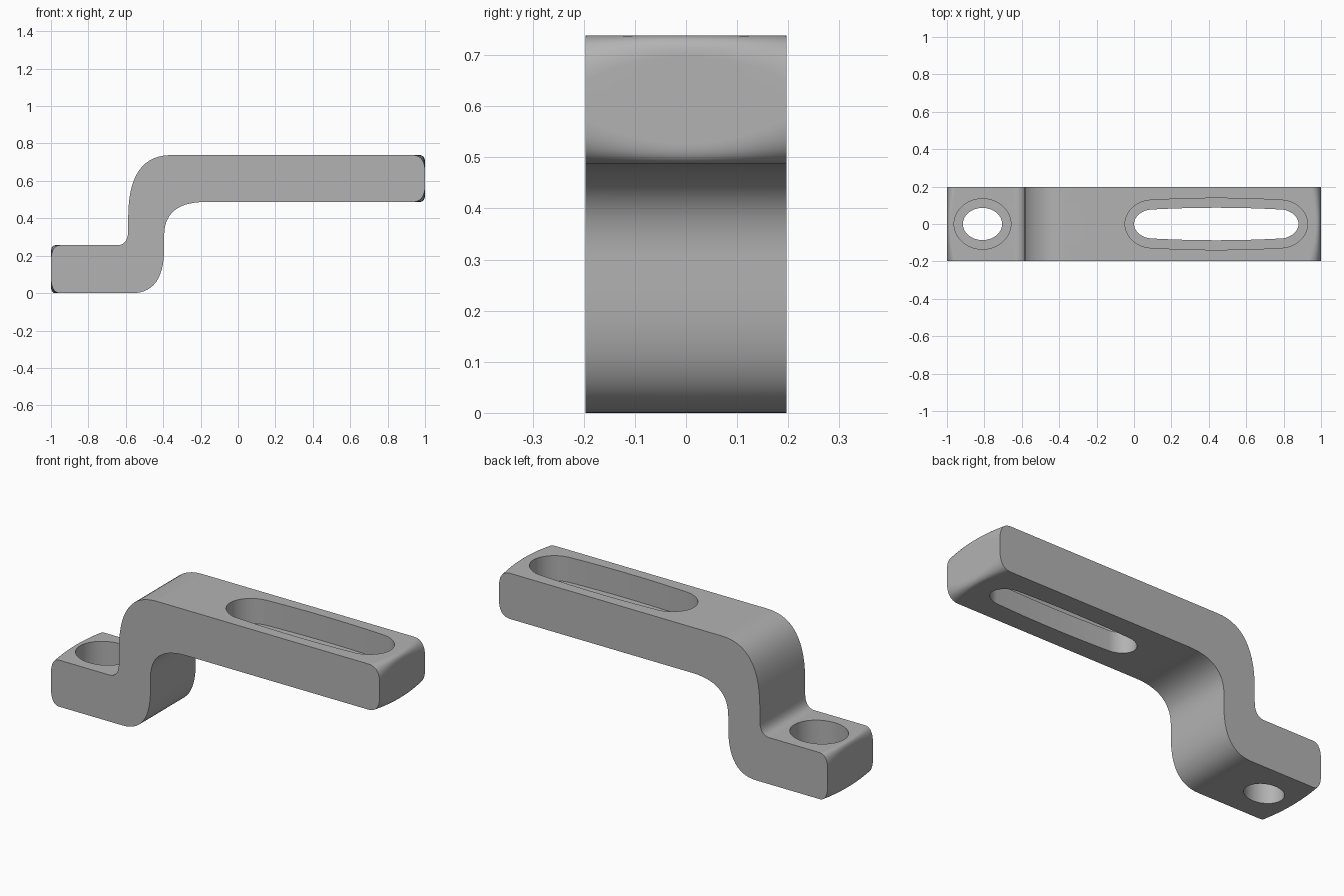
import bpy
import bmesh
import math
from mathutils import Vector

if "Cube" in bpy.data.objects:
    bpy.data.objects.remove(bpy.data.objects["Cube"], do_unlink=True)

HALF_WIDTH = 0.197
SECTIONS = 12
ARC_STEPS = 14

# Corners of the stepped profile: x, z, trim along x, trim along z, is an end corner
CORNERS = [
    (-1, 0, 0.05, 0.09, True),
    (-0.395, 0, 0.17, 0.24, False),
    (-0.395, 0.487, 0.22, 0.18, False),
    (1, 0.487, 0.07, 0.09, True),
    (1, 0.738, 0.07, 0.09, True),
    (-0.587, 0.738, 0.23, 0.33, False),
    (-0.587, 0.256, 0.06, 0.08, False),
    (-1, 0.256, 0.05, 0.09, True),
]


def section(y):
    """Rounded profile at depth y; end corners soften toward the sides."""
    points = []
    count = len(CORNERS)
    for i, (x, z, trim_x, trim_z, is_end) in enumerate(CORNERS):
        corner = Vector((x, y, z))
        soft = 0.45 + 0.55 * (y / HALF_WIDTH) ** 2 if is_end else 1

        def trimmed(neighbour):
            step = Vector((neighbour[0] - x, 0, neighbour[1] - z)).normalized()
            return corner + step * (trim_x if abs(step.x) > 0.5 else trim_z) * soft

        start = trimmed(CORNERS[i - 1])
        end = trimmed(CORNERS[(i + 1) % count])
        for k in range(ARC_STEPS + 1):
            t = k / ARC_STEPS
            points.append(start * (1 - t) ** 2 + corner * 2 * t * (1 - t) + end * t * t)
    return points


def outline(cx, half_length, half_width, end_radius, taper, z):
    """Slot outline with round ends and gently bowed long sides."""
    straight = half_length - end_radius
    points = []
    for side in (1, -1):
        for k in range(25):
            a = math.radians(-90 + 7.5 * k)
            points.append((side * (straight + end_radius * math.cos(a)),
                           side * half_width * math.sin(a)))
        if straight > 0:
            for k in range(1, 12):
                points.append((side * straight * (1 - k / 6), side * half_width))
        else:
            points.pop()
    return [Vector((cx + x, y * (1 - taper * (x / half_length) ** 2), z)) for x, y in points]


def loft(name, rings):
    """Join matching rings into a closed solid."""
    bm = bmesh.new()
    rows = [[bm.verts.new(p) for p in ring] for ring in rings]
    for a, b in zip(rows, rows[1:]):
        for i in range(len(a)):
            j = (i + 1) % len(a)
            bm.faces.new((a[i], a[j], b[j], b[i]))
    bm.faces.new(rows[0])
    bm.faces.new(rows[-1])
    bmesh.ops.recalc_face_normals(bm, faces=bm.faces)
    mesh = bpy.data.meshes.new(name)
    bm.to_mesh(mesh)
    bm.free()
    obj = bpy.data.objects.new(name, mesh)
    bpy.context.collection.objects.link(obj)
    return obj


# Stepped bar
bar = loft("stepped_bracket", [section(HALF_WIDTH * (2 * i / SECTIONS - 1))
                               for i in range(SECTIONS + 1)])
bpy.context.view_layer.objects.active = bar
bar.select_set(True)


def cut(shape, bottom, top):
    cutter = loft("cutter", [outline(*shape, bottom), outline(*shape, top)])
    cutter.hide_render = True
    mod = bar.modifiers.new("cut", "BOOLEAN")
    mod.operation = "DIFFERENCE"
    mod.solver = "EXACT"
    mod.object = cutter
    bpy.ops.object.modifier_apply(modifier=mod.name)
    bpy.data.objects.remove(cutter, do_unlink=True)


# Long slot in the upper arm: through cut, then counterbore
cut((0.44, 0.44, 0.087, 0.09, 0.18), 0.3, 0.9)
cut((0.44, 0.488, 0.138, 0.13, 0.15), 0.6, 0.9)

# Bolt hole in the foot: through cut, then counterbore
cut((-0.81, 0.105, 0.086, 0.105, 0), -0.2, 0.5)
cut((-0.81, 0.152, 0.135, 0.152, 0), 0.115, 0.5)

# Plain grey metal
grey = bpy.data.materials.new("grey_metal")
grey.use_nodes = True
color = (0.45, 0.45, 0.45, 1)
grey.diffuse_color = color
grey.node_tree.nodes["Principled BSDF"].inputs["Base Color"].default_value = color
bar.data.materials.clear()
bar.data.materials.append(grey)

bpy.ops.object.shade_smooth_by_angle(angle=math.radians(30))
weighted = bar.modifiers.new("even_shading", "WEIGHTED_NORMAL")
weighted.keep_sharp = True
